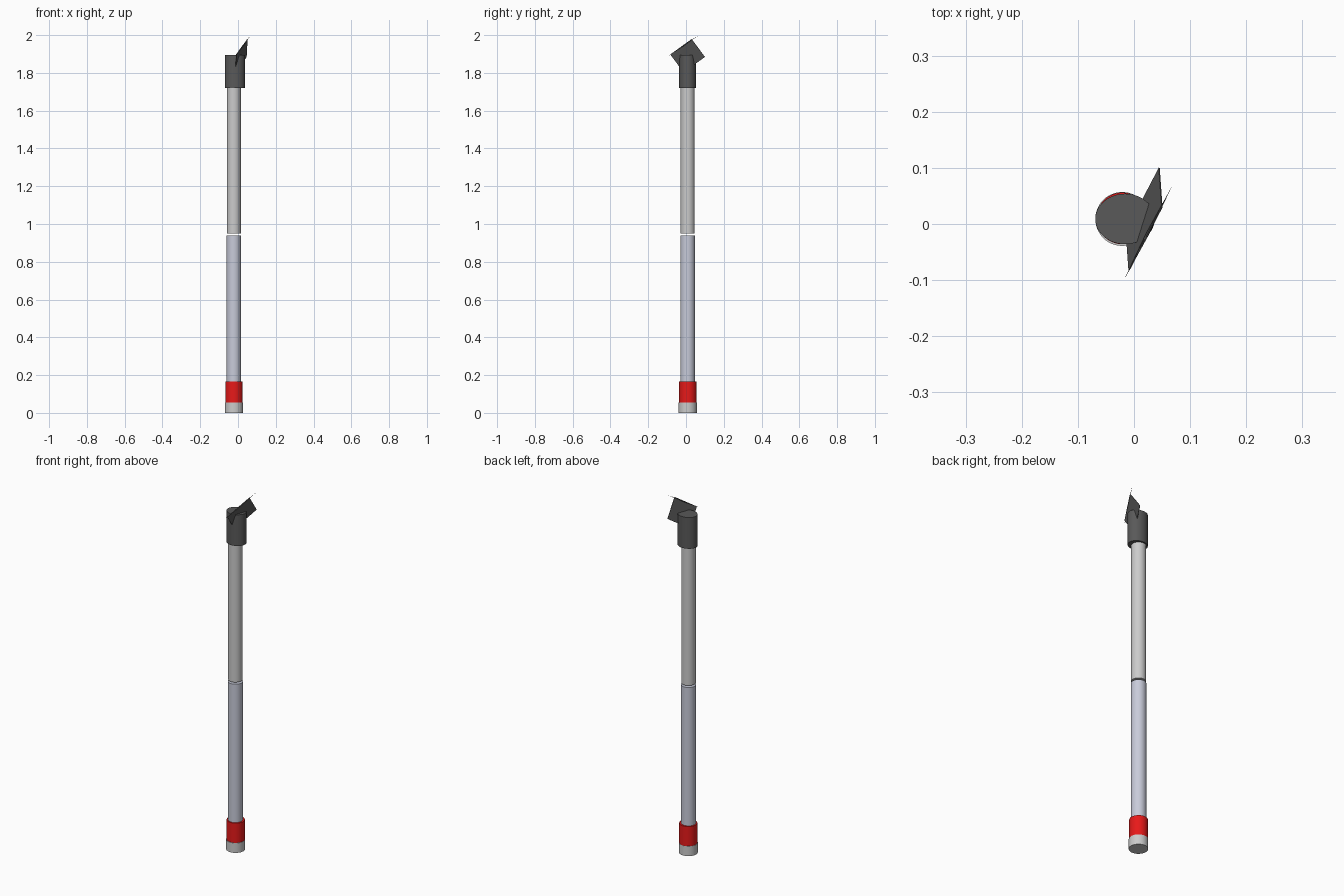
import bpy, bmesh
from mathutils import Vector

if "Cube" in bpy.data.objects:
    bpy.data.objects.remove(bpy.data.objects["Cube"])

CX, CY = -0.022, 0.009  # axis of the pole


def material(name, rgb):
    m = bpy.data.materials.new(name)
    m.diffuse_color = (*rgb, 1)
    m.use_nodes = True
    m.node_tree.nodes["Principled BSDF"].inputs["Base Color"].default_value = m.diffuse_color
    return m


red = material("red", (0.8, 0.01, 0.01))
dark = material("dark_grey", (0.1, 0.1, 0.1))
blue_grey = material("blue_grey", (0.58, 0.6, 0.7))


def tube(name, z0, z1, rx, ry=None, cx=CX, cy=CY, mat=None):
    """Smooth capped cylinder between two heights, optionally oval."""
    bpy.ops.mesh.primitive_cylinder_add(vertices=48, radius=1, depth=1,
                                        location=(cx, cy, (z0 + z1) / 2))
    ob = bpy.context.object
    ob.name = name
    ob.scale = (rx, ry or rx, z1 - z0)
    bpy.ops.object.transform_apply(location=False, rotation=False, scale=True)
    bpy.ops.object.shade_smooth_by_angle()
    if mat:
        ob.data.materials.append(mat)
    return ob


# Pole, bottom to top
tube("foot_cap", 0.0, 0.055, 0.048, cx=-0.021)
tube("red_collar", 0.055, 0.165, 0.046, cx=-0.021, cy=0.010, mat=red)
tube("lower_shaft", 0.165, 0.94, 0.038, mat=blue_grey)
tube("upper_shaft", 0.95, 1.72, 0.037)
tube("head_socket", 1.72, 1.895, 0.053, 0.045, cx=-0.016, mat=dark)

# Tilted blade set into the socket
a = Vector((-0.009, -0.083, 1.898))
b = Vector((0.050, 0.030, 1.979))
side = Vector((-0.005, 0.070, -0.095))
along = b - a
normal = along.cross(side).normalized()


def mesh_object(name, bm):
    bmesh.ops.recalc_face_normals(bm, faces=bm.faces)
    me = bpy.data.meshes.new(name)
    bm.to_mesh(me)
    bm.free()
    ob = bpy.data.objects.new(name, me)
    bpy.context.collection.objects.link(ob)
    me.materials.append(dark)
    return ob


bm = bmesh.new()
face = bm.faces.new([bm.verts.new(p + normal * 0.001)
                     for p in (a, b, b + side, a + side)])
ext = bmesh.ops.extrude_face_region(bm, geom=[face])
bmesh.ops.translate(bm, vec=-normal * 0.002,
                    verts=[v for v in ext["geom"] if isinstance(v, bmesh.types.BMVert)])
mesh_object("blade", bm)

# Slim pointed spine along the blade's upper edge
start, end = Vector((-0.018, -0.10, 1.886)), Vector((0.068, 0.068, 2.0))
down = side.normalized()
bm = bmesh.new()
tips = [bm.verts.new(start), bm.verts.new(end)]
mid = (start + end) / 2
ring = [bm.verts.new(mid + o) for o in
        (normal * 0.003, down * 0.004, -normal * 0.003, -down * 0.002)]
for i in range(4):
    for tip in tips:
        bm.faces.new((ring[i], ring[(i + 1) % 4], tip))
mesh_object("blade_spine", bm)
